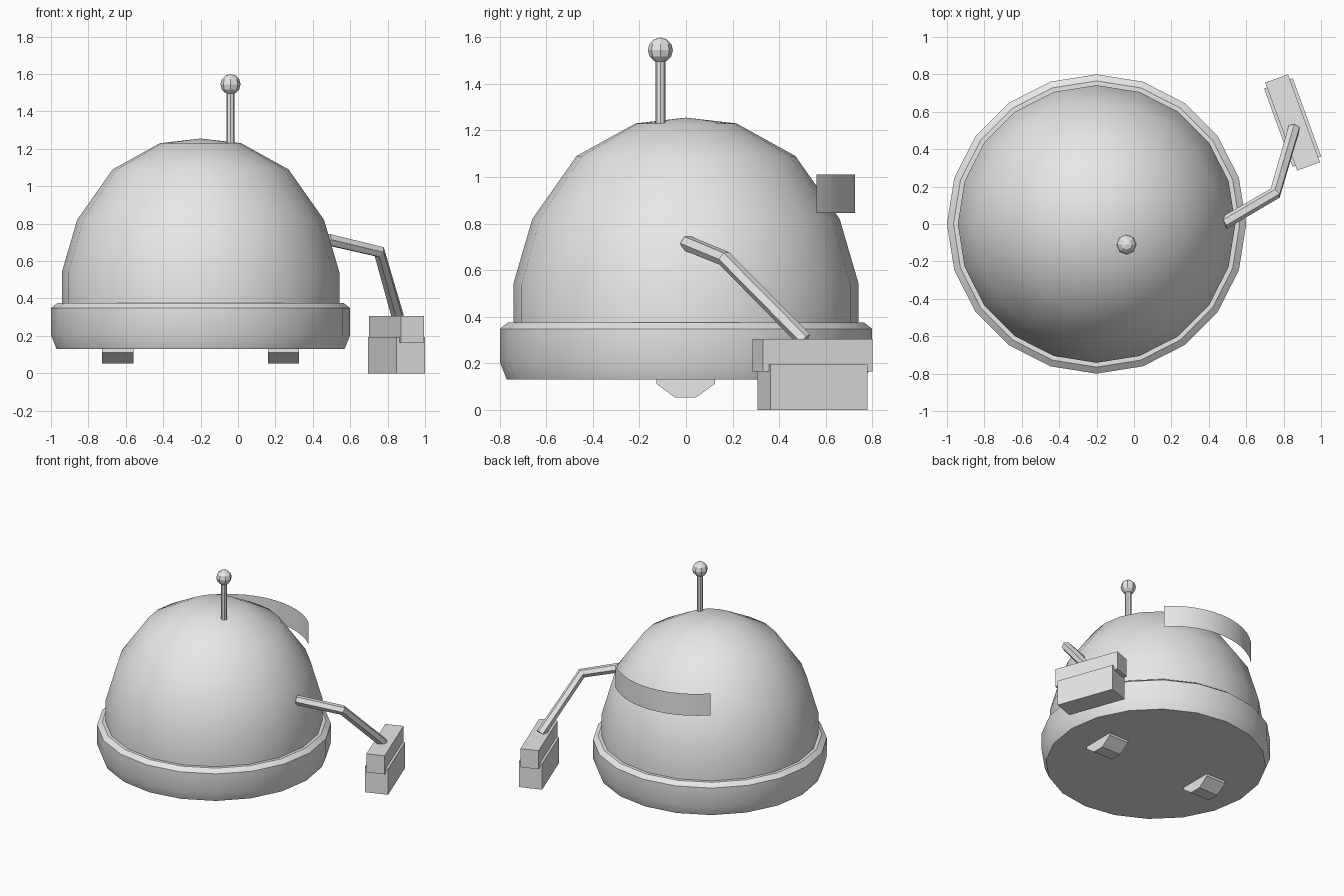
import bpy, bmesh, math
from mathutils import Matrix, Vector

cube = bpy.data.objects.get("Cube")
if cube:
    bpy.data.objects.remove(cube)

grey = bpy.data.materials.new("light_grey")
grey.use_nodes = True
grey.diffuse_color = (0.8, 0.8, 0.8, 1)
grey.node_tree.nodes["Principled BSDF"].inputs["Base Color"].default_value = (0.8, 0.8, 0.8, 1)

CX = -0.2  # axis of the dome


def finish(name, bm, smooth=None, closed=True):
    if closed:
        bmesh.ops.recalc_face_normals(bm, faces=bm.faces)
    mesh = bpy.data.meshes.new(name)
    bm.to_mesh(mesh)
    bm.free()
    mesh.materials.append(grey)
    obj = bpy.data.objects.new(name, mesh)
    bpy.context.collection.objects.link(obj)
    if smooth:
        bpy.ops.object.select_all(action='DESELECT')
        obj.select_set(True)
        bpy.context.view_layer.objects.active = obj
        bpy.ops.object.shade_smooth_by_angle(angle=math.radians(smooth))
    return obj


def lathe(name, profile, sides=20, smooth=32):
    """Spin (radius, z) points round the dome axis; a zero radius ends in a pole."""
    bm = bmesh.new()
    rings = []
    for r, z in profile:
        count = sides if r else 1
        rings.append([bm.verts.new((CX + r * math.cos(math.tau * i / sides),
                                    r * math.sin(math.tau * i / sides), z))
                      for i in range(count)])
    for low, high in zip(rings, rings[1:]):
        for i in range(sides):
            j = (i + 1) % sides
            if len(high) == 1:
                bm.faces.new((low[i], low[j], high[0]))
            else:
                bm.faces.new((low[i], low[j], high[j], high[i]))
    for ring in (rings[0], rings[-1]):
        if len(ring) > 1:
            bm.faces.new(ring)
    return finish(name, bm, smooth)


def block(name, centre, size, turn):
    bm = bmesh.new()
    matrix = (Matrix.Translation(centre) @ Matrix.Rotation(turn, 4, 'Z')
              @ Matrix.Diagonal((*size, 1)))
    bmesh.ops.create_cube(bm, size=1, matrix=matrix)
    return finish(name, bm)


# Body: bevelled base rim and faceted-outline dome
lathe("base_rim", [(0.77, 0.13), (0.8, 0.205), (0.8, 0.348), (0.765, 0.375)])
lathe("dome", [(0.742, 0.36), (0.742, 0.54), (0.66, 0.82),
               (0.47, 1.09), (0.217, 1.23), (0, 1.255)])

# Antenna: rod and ball
AX, AY = -0.04, -0.11
bm = bmesh.new()
bmesh.ops.create_cone(bm, cap_ends=True, segments=8, radius1=0.022, radius2=0.022,
                      depth=0.3, matrix=Matrix.Translation((AX, AY, 1.36)))
finish("antenna_rod", bm)
bm = bmesh.new()
bmesh.ops.create_uvsphere(bm, u_segments=8, v_segments=6, radius=0.054,
                          matrix=Matrix.Translation((AX, AY, 1.545)))
finish("antenna_ball", bm)

# Bent arm: six-sided tube along three points
path = [(0.48, 0.005, 0.715), (0.755, 0.165, 0.65), (0.855, 0.51, 0.3)]
curve = bpy.data.curves.new("arm", 'CURVE')
curve.dimensions = '3D'
curve.bevel_depth = 0.034
curve.bevel_resolution = 1
curve.use_fill_caps = True
spline = curve.splines.new('POLY')
spline.points.add(len(path) - 1)
for point, co in zip(spline.points, path):
    point.co = (*co, 1)
curve.materials.append(grey)
arm = bpy.data.objects.new("arm", curve)
bpy.context.collection.objects.link(arm)
bpy.ops.object.select_all(action='DESELECT')
arm.select_set(True)
bpy.context.view_layer.objects.active = arm
bpy.ops.object.convert(target='MESH')
bpy.ops.object.shade_flat()

# Hand at the end of the arm: long slim block over a shorter, wider one
TURN = math.radians(20)
block("hand_upper", (0.848, 0.543, 0.235), (0.13, 0.5, 0.14), TURN)
block("hand_lower", (0.848, 0.543, 0.0975), (0.163, 0.444, 0.195), TURN)

# Two tapered feet under the base
outline = [(-0.127, 0.14), (-0.127, 0.112), (-0.048, 0.053),
           (0.043, 0.053), (0.125, 0.112), (0.125, 0.14)]
for side, label in ((-1, "right_foot"), (1, "left_foot")):
    bm = bmesh.new()
    x = CX + side * 0.443
    face = bm.faces.new([bm.verts.new((x - 0.083, y, z)) for y, z in outline])
    grown = bmesh.ops.extrude_face_region(bm, geom=[face])
    moved = [v for v in grown["geom"] if isinstance(v, bmesh.types.BMVert)]
    bmesh.ops.translate(bm, verts=moved, vec=Vector((0.166, 0, 0)))
    if not any(f.normal.length and len(f.verts) == 6 and f.calc_center_median().x < x
               for f in bm.faces):
        bm.faces.new([v for v in bm.verts if v not in moved])
    finish(label, bm)

# Curved strip standing off the back of the dome: a quarter arc sheet
bm = bmesh.new()
STEPS, RADIUS = 12, 0.563
columns = []
for i in range(STEPS + 1):
    a = math.radians(45 + 90 * i / STEPS)
    columns.append([bm.verts.new((CX + RADIUS * math.cos(a), 0.162 + RADIUS * math.sin(a), z))
                    for z in (0.845, 1.01)])
for p, q in zip(columns, columns[1:]):
    bm.faces.new((p[0], q[0], q[1], p[1]))
finish("back_strip", bm, smooth=32, closed=False)
